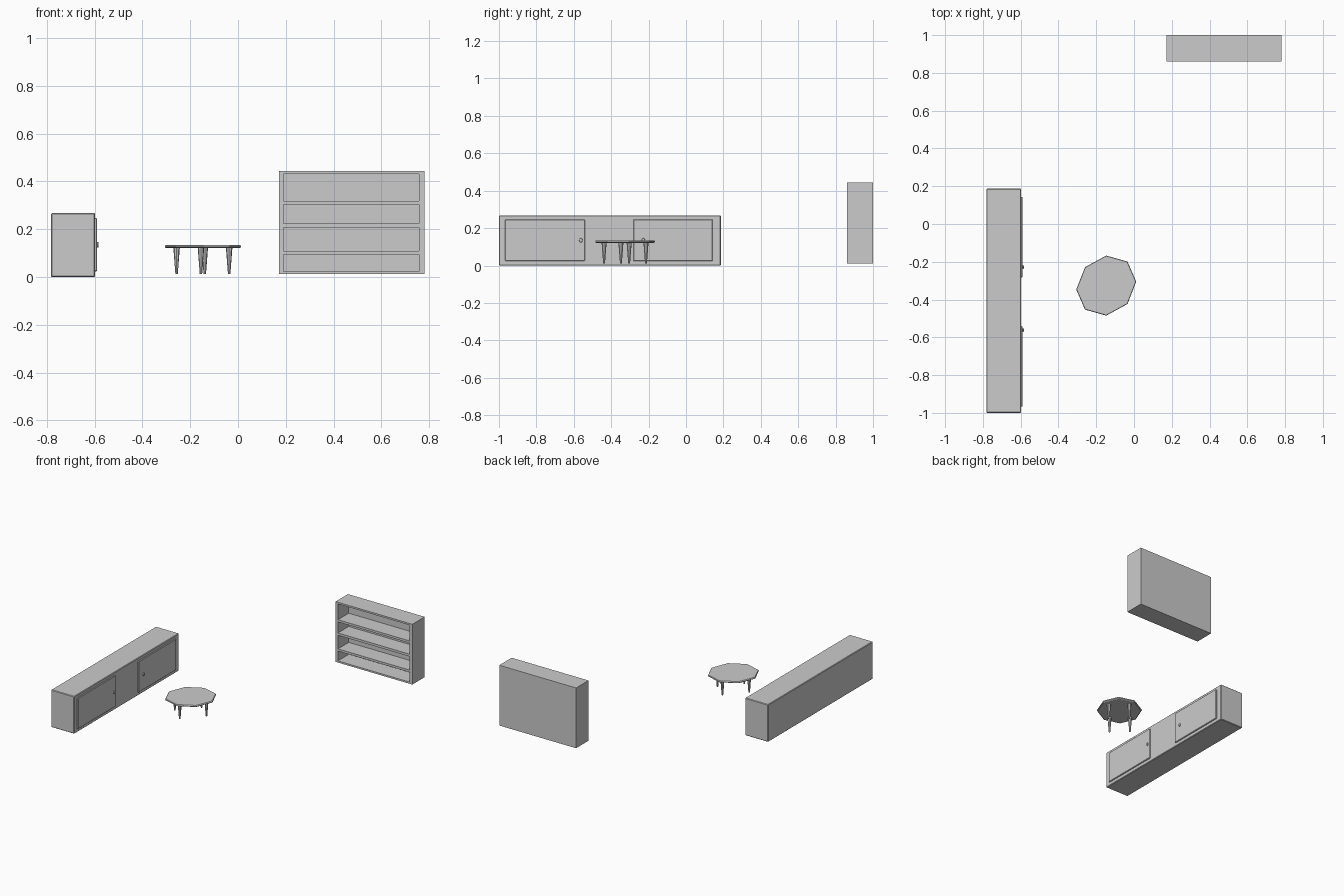
import bpy, bmesh, math

if "Cube" in bpy.data.objects:
    bpy.data.objects.remove(bpy.data.objects["Cube"])

def finish(name, bm, bevel=0):
    bmesh.ops.recalc_face_normals(bm, faces=bm.faces)
    me = bpy.data.meshes.new(name)
    bm.to_mesh(me)
    bm.free()
    ob = bpy.data.objects.new(name, me)
    bpy.context.collection.objects.link(ob)
    if bevel:
        mod = ob.modifiers.new("Bevel", 'BEVEL')
        mod.width = bevel
        mod.segments = 1
    return ob

def box(name, x, y, z, bevel=0):
    bm = bmesh.new()
    bmesh.ops.create_cube(bm, size=1)
    for v in bm.verts:
        v.co = [r[0] if c < 0 else r[1] for c, r in zip(v.co, (x, y, z))]
    return finish(name, bm, bevel)

def loft(name, rings, point, n=8):
    """Capped n-sided solid through (radius, height) rings; point places each vertex."""
    bm = bmesh.new()
    loops = [[bm.verts.new(point(r * math.cos(i * math.tau / n), r * math.sin(i * math.tau / n), h))
              for i in range(n)] for r, h in rings]
    for a, b in zip(loops, loops[1:]):
        for i in range(n):
            bm.faces.new((a[i], a[(i + 1) % n], b[(i + 1) % n], b[i]))
    bm.faces.new(loops[0])
    bm.faces.new(loops[-1])
    return finish(name, bm)

# Long low cabinet with two raised doors and knobs
box("cabinet_body", (-0.782, -0.598), (-1.0, 0.187), (0, 0.268), 0.004)
for side, y0, y1, ky in (("front", -0.967, -0.541, -0.562), ("back", -0.282, 0.143, -0.228)):
    box(side + "_door", (-0.602, -0.590), (y0, y1), (0.024, 0.247), 0.003)
    loft(side + "_knob", [(0.006, -0.592), (0.012, -0.588), (0.010, -0.583)],
         lambda a, b, h, ky=ky: (h, ky + a * 0.8, 0.135 + b))

# Slightly skewed octagonal table
TX, TY = -0.147, -0.326
loft("table_top", [(0.153, 0.121), (0.159, 0.125), (0.159, 0.130), (0.156, 0.134)],
     lambda a, b, h: (TX + a, TY + b + 0.132 * a, h))
for name, dx, dy in (("right", 0.11, 0.022), ("back", 0.008, 0.112),
                     ("left", -0.11, -0.022), ("front", -0.008, -0.112)):
    loft("table_leg_" + name, [(0.005, 0.012), (0.0125, 0.110), (0.0135, 0.122)],
         lambda a, b, h, dx=dx, dy=dy: (TX + dx + a, TY + dy + b, h))

# Open bookshelf: case sides, back panel and boards
X0, X1, Y0, Y1, Z0, Z1 = 0.171, 0.780, 0.860, 1.0, 0.012, 0.444
T = 0.019
bm = bmesh.new()
bmesh.ops.create_cube(bm, size=1)
for v in bm.verts:
    v.co = [r[0] if c < 0 else r[1] for c, r in zip(v.co, ((X0, X1), (Y0, Y1), (Z0, Z1)))]
face = min(bm.faces, key=lambda f: f.calc_center_median().y)
# hollow the case from its front face
hole = bmesh.ops.inset_individual(bm, faces=[face], thickness=0.012, use_even_offset=True)
for v in face.verts:
    v.co.x = X0 + T if v.co.x < 0.5 else X1 - 0.023
inner = bmesh.ops.extrude_discrete_faces(bm, faces=[face])["faces"][0]
for v in inner.verts:
    v.co.y = Y1 - 0.018
finish("bookshelf_case", bm)
for i, (z0, z1) in enumerate(((0.094, 0.110), (0.207, 0.224), (0.303, 0.319))):
    box(f"shelf_{i + 1}", (X0 + T, X1 - 0.023), (Y0, Y1 - 0.018), (z0, z1))
